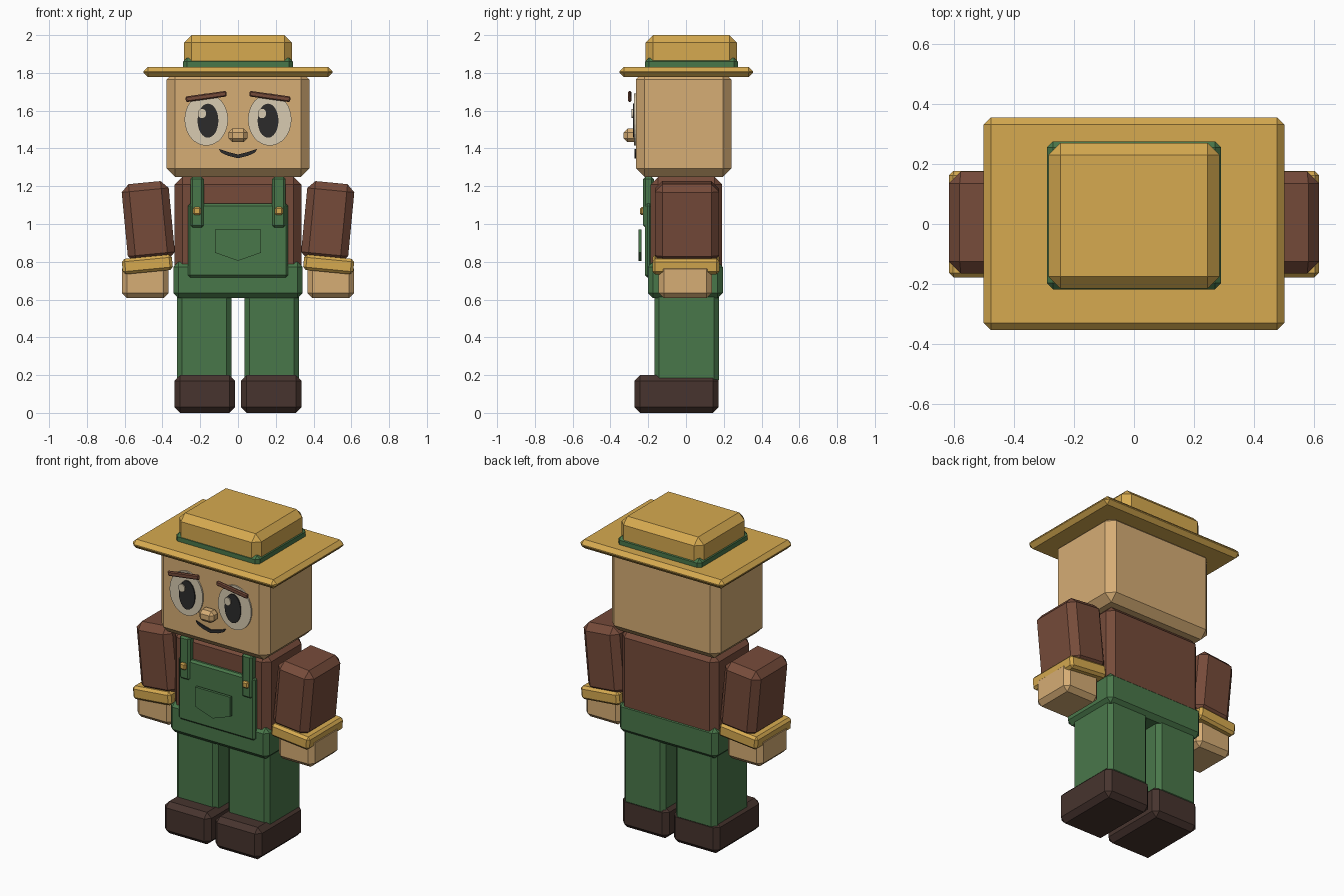
import bpy, bmesh, math
from mathutils import Matrix

if "Cube" in bpy.data.objects:
    bpy.data.objects.remove(bpy.data.objects["Cube"])


def material(name, r, g, b):
    """Flat colour given as 0-255 display values, stored as linear."""
    def lin(c):
        c /= 255
        return c / 12.92 if c <= 0.04045 else ((c + 0.055) / 1.055) ** 2.4
    m = bpy.data.materials.new(name)
    m.diffuse_color = (lin(r), lin(g), lin(b), 1)
    m.use_nodes = True
    m.node_tree.nodes["Principled BSDF"].inputs["Base Color"].default_value = m.diffuse_color
    return m


STRAW = material("straw", 214, 170, 80)
SKIN = material("skin", 214, 173, 117)
GREEN = material("green_denim", 73, 119, 74)
BROWN = material("brown_shirt", 118, 75, 58)
LEATHER = material("dark_leather", 71, 52, 46)
CREAM = material("cream", 216, 203, 177)
DARK = material("near_black", 44, 43, 43)


def finish(name, bm, mat):
    bmesh.ops.recalc_face_normals(bm, faces=bm.faces[:])
    mesh = bpy.data.meshes.new(name)
    bm.to_mesh(mesh)
    bm.free()
    mesh.materials.append(mat)
    obj = bpy.data.objects.new(name, mesh)
    bpy.context.collection.objects.link(obj)
    return obj


def box(name, mat, x, y, z, bevel, tilt=0):
    """Chamfered box from (min, max) ranges, tilted in the front plane."""
    bm = bmesh.new()
    size = [b - a for a, b in (x, y, z)]
    bmesh.ops.create_cube(bm, size=1, matrix=Matrix.Diagonal((*size, 1)))
    bmesh.ops.bevel(bm, geom=bm.edges[:], offset=bevel, segments=1,
                    affect='EDGES', clamp_overlap=True)
    obj = finish(name, bm, mat)
    obj.location = [(a + b) / 2 for a, b in (x, y, z)]
    obj.rotation_euler.y = math.radians(tilt)
    return obj


def plate(name, mat, points, y_front, depth):
    """Flat outline in x/z given some depth along y."""
    bm = bmesh.new()
    face = bm.faces.new([bm.verts.new((px, y_front, pz)) for px, pz in points])
    ext = bmesh.ops.extrude_face_region(bm, geom=[face])
    moved = [v for v in ext["geom"] if isinstance(v, bmesh.types.BMVert)]
    bmesh.ops.translate(bm, verts=moved, vec=(0, depth, 0))
    return finish(name, bm, mat)


def disc(name, mat, cx, cz, rx, rz, y_front, depth, n=32):
    ring = [(cx + rx * math.cos(math.tau * i / n),
             cz + rz * math.sin(math.tau * i / n)) for i in range(n)]
    return plate(name, mat, ring, y_front, depth)


# Hat
box("hat_brim", STRAW, (-.5, .5), (-.353, .355), (1.777, 1.832), .024)
box("hat_band", GREEN, (-.29, .29), (-.217, .275), (1.81, 1.88), .02)
box("hat_crown", STRAW, (-.285, .285), (-.215, .27), (1.8, 2.0), .04)

# Head and torso
box("head", SKIN, (-.378, .378), (-.265, .24), (1.25, 1.81), .045)
box("torso", BROWN, (-.335, .335), (-.187, .19), (.66, 1.25), .04)

# Overalls
box("overall_waist", GREEN, (-.342, .342), (-.202, .195), (.607, .8), .027)
box("overall_bib", GREEN, (-.265, .265), (-.217, -.18), (.717, 1.108), .012)
plate("bib_pocket", GREEN, [(-.122, .97), (.122, .97), (.122, .848),
                            (0, .805), (-.122, .848)], -.252, .017)

# Nose and mouth
box("nose", SKIN, (-.05, .05), (-.33, -.255), (1.433, 1.505), .02)
plate("mouth", DARK, [(-.102, 1.398), (-.055, 1.382), (0, 1.368),
                      (.055, 1.382), (.102, 1.398), (.09, 1.378),
                      (.055, 1.362), (0, 1.348), (-.055, 1.362),
                      (-.09, 1.378)], -.273, .009)

# Paired parts
for side, s in (("left", -1), ("right", 1)):
    def span(a, b):
        return (a, b) if s > 0 else (-b, -a)

    # Face details
    disc(f"eye_white_{side}", CREAM, s * .168, 1.553, .115, .138, -.274, .009)
    disc(f"pupil_{side}", DARK, s * .159, 1.547, .055, .09, -.281, .007)
    disc(f"eye_glint_{side}", CREAM, s * .159 - .032, 1.585, .022, .025, -.288, .007)
    box(f"eyebrow_{side}", BROWN, span(.06, .278), (-.306, -.288),
        (1.66, 1.69), .006, tilt=s * 8)

    # Straps with buttons
    box(f"strap_{side}", GREEN, span(.18, .252), (-.227, -.17), (.98, 1.25), .012)
    box(f"strap_button_{side}", STRAW, span(.196, .237), (-.243, -.22),
        (1.047, 1.089), .008)

    # Arms
    box(f"sleeve_{side}", BROWN, span(.35, .6), (-.165, .175),
        (.8, 1.22), .04, tilt=s * 5.5)
    box(f"cuff_{side}", STRAW, span(.347, .613), (-.178, .177),
        (.745, .827), .015, tilt=s * 5.5)
    box(f"hand_{side}", SKIN, span(.367, .615), (-.145, .137), (.607, .79), .028)

    # Legs and shoes
    box(f"trouser_leg_{side}", GREEN, span(.035, .322), (-.168, .174), (.15, .66), .025)
    box(f"shoe_{side}", LEATHER, span(.015, .337), (-.273, .172), (0, .2), .03)
